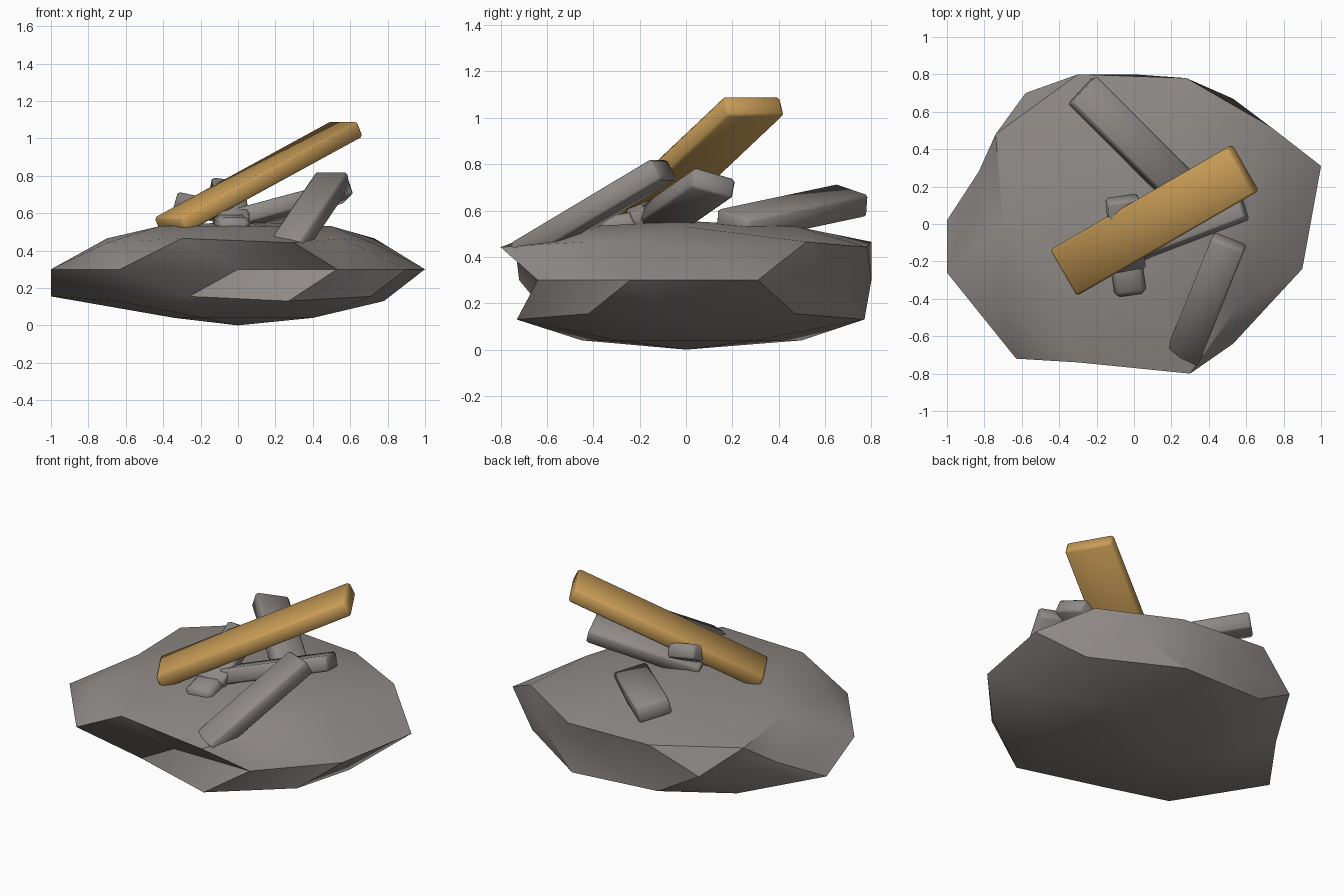
import bpy, bmesh, math
from mathutils import Euler, Vector

if "Cube" in bpy.data.objects:
    bpy.data.objects.remove(bpy.data.objects["Cube"])


def material(name, rgb):
    m = bpy.data.materials.new(name)
    m.diffuse_color = (*rgb, 1)
    m.use_nodes = True
    m.node_tree.nodes["Principled BSDF"].inputs["Base Color"].default_value = m.diffuse_color
    return m


STONE = material("stone grey", (0.275, 0.255, 0.243))
WOOD = material("golden wood", (0.58, 0.335, 0.095))


def finish(bm, name, mat, angle):
    bmesh.ops.recalc_face_normals(bm, faces=bm.faces)
    me = bpy.data.meshes.new(name)
    bm.to_mesh(me)
    bm.free()
    me.materials.append(mat)
    ob = bpy.data.objects.new(name, me)
    bpy.context.collection.objects.link(ob)
    bpy.ops.object.select_all(action='DESELECT')
    ob.select_set(True)
    bpy.context.view_layer.objects.active = ob
    bpy.ops.object.shade_smooth_by_angle(angle=math.radians(angle))
    return ob


# Boulder: icosphere whose rings are pulled to a chipped outline.
# Each ring: unit height -> (first angle, real height, outline points going round)
RINGS = {
    1.0: (0, 0.555, [(0, 0)]),
    0.85: (0, 0.53, [(0.50, 0), (0.17, 0.48), (-0.42, 0.30), (-0.42, -0.28), (0.17, -0.45)]),
    0.526: (36, 0.465, [(0.73, 0.52), (-0.30, 0.80), (-0.70, 0), (-0.30, -0.74), (0.56, -0.43)]),
    0.447: (0, 0.442, [(0.72, -0.02), (0.28, 0.78), (-0.74, 0.48), (-0.70, -0.44), (0.30, -0.80)]),
    0.0: (18, 0.30, [(1.0, 0.31), (0.53, 0.67), (0, 0.80), (-0.58, 0.70), (-0.83, 0.28),
                     (-1.0, -0.26), (-0.63, -0.72), (0, -0.64), (0.53, -0.64), (0.90, -0.24)]),
    -0.447: (36, 0.155, [(0.75, 0.47), (-0.32, 0.74), (-1.0, 0.02), (-0.26, -0.60), (0.71, -0.42)]),
    -0.526: (0, 0.13, [(0.78, 0), (0.26, 0.77), (-0.68, 0.46), (-0.65, -0.46), (0.27, -0.73)]),
    -0.85: (36, 0.04, [(0.40, 0.30), (-0.19, 0.50), (-0.34, 0), (-0.19, -0.45), (0.40, -0.30)]),
    -1.0: (0, 0.0, [(0, 0)]),
}
bm = bmesh.new()
bmesh.ops.create_icosphere(bm, subdivisions=2, radius=1)
for v in bm.verts:
    start, z, pts = RINGS[min(RINGS, key=lambda h: abs(h - v.co.z))]
    ang = math.degrees(math.atan2(v.co.y, v.co.x)) - start
    x, y = pts[round(ang / (360 / len(pts))) % len(pts)]
    v.co = (x, y, z)
finish(bm, "boulder", STONE, 35)


# Chamfered slabs leaning on the boulder
def slab(name, mat, size, centre, yaw, pitch, roll=0, chamfer=0.012):
    bm = bmesh.new()
    bmesh.ops.create_cube(bm, size=1)
    bmesh.ops.scale(bm, vec=size, verts=bm.verts)
    bmesh.ops.bevel(bm, geom=bm.edges[:], offset=chamfer, segments=1, affect='EDGES')
    rot = Euler([math.radians(a) for a in (roll, -pitch, yaw)]).to_matrix()
    for v in bm.verts:
        v.co = rot @ v.co + Vector(centre)
    finish(bm, name, mat, 50)


slab("wooden_plank", WOOD, (1.21, 0.285, 0.092), (0.11, 0.02, 0.793), 30, 25.3)
slab("front_stone_slab", STONE, (0.755, 0.187, 0.10), (0.385, -0.40, 0.597), 68, 29)
slab("back_stone_slab", STONE, (0.74, 0.20, 0.10), (-0.018, 0.458, 0.59), 135, 8.5, 14)
slab("right_stone_slab", STONE, (0.68, 0.195, 0.092), (0.27, 0.0, 0.637), 21, 14, -16)
slab("middle_stone_block", STONE, (0.42, 0.175, 0.09), (-0.045, -0.05, 0.65), 95, 27, 8)
slab("low_stone_block", STONE, (0.25, 0.17, 0.10), (-0.035, -0.255, 0.54), 98, 8, 0, 0.025)
